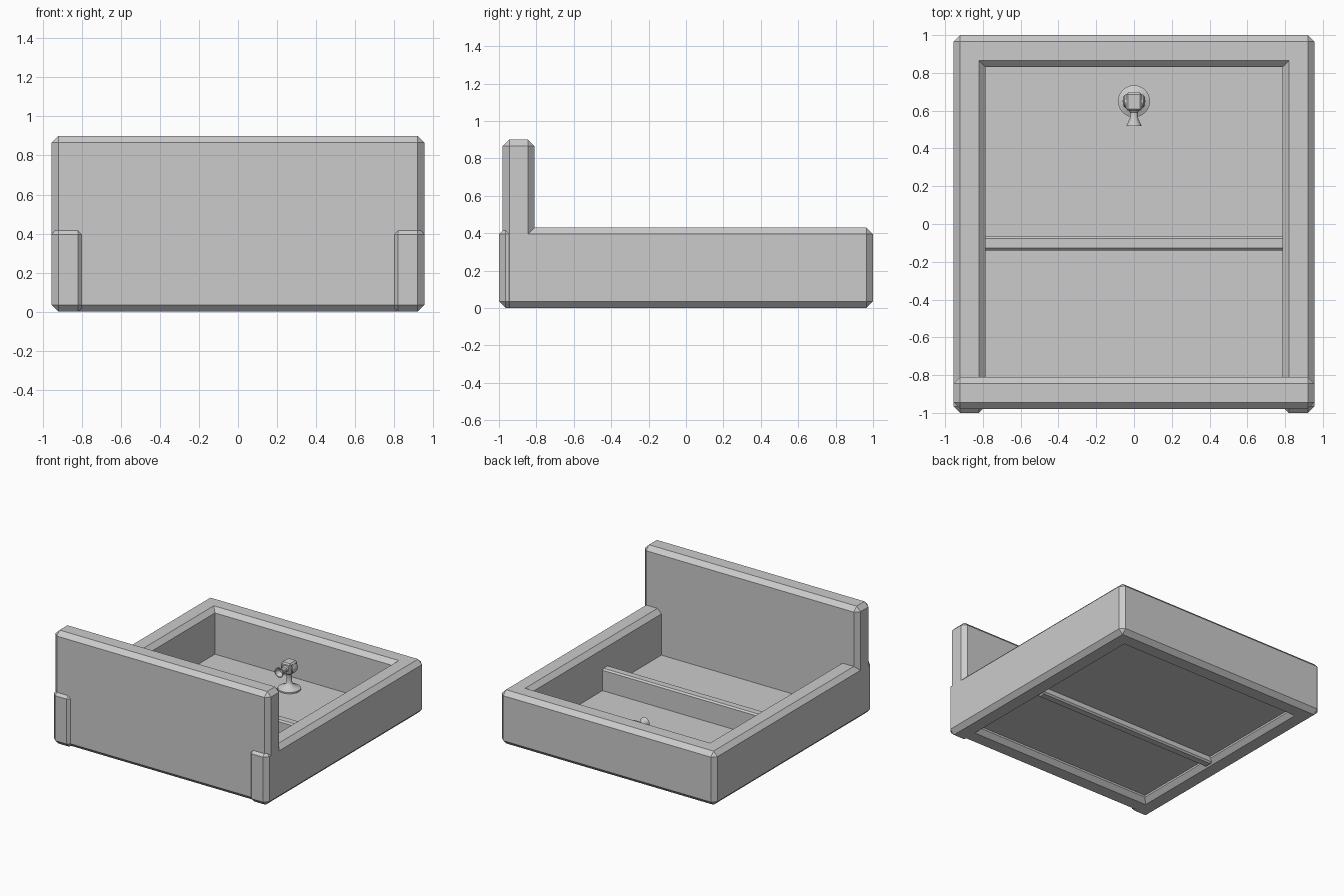
import bpy, bmesh, math
from mathutils import Matrix, Vector

cube = bpy.data.objects.get("Cube")
if cube:
    bpy.data.objects.remove(cube)

grey = bpy.data.materials.new("light_grey")
grey.use_nodes = True
colour = (0.6, 0.6, 0.6, 1)
grey.diffuse_color = colour
grey.node_tree.nodes["Principled BSDF"].inputs["Base Color"].default_value = colour


def add_object(name, bm):
    mesh = bpy.data.meshes.new(name)
    bmesh.ops.recalc_face_normals(bm, faces=bm.faces)
    bm.to_mesh(mesh)
    bm.free()
    mesh.materials.append(grey)
    obj = bpy.data.objects.new(name, mesh)
    bpy.context.collection.objects.link(obj)
    return obj


def block(name, low, high, chamfer=0.0):
    """Box between two corners, with a flat chamfer on every edge."""
    low, high = Vector(low), Vector(high)
    bm = bmesh.new()
    bmesh.ops.create_cube(bm, size=1, matrix=Matrix.Translation((low + high) / 2)
                          @ Matrix.Diagonal((*(high - low), 1)))
    if chamfer:
        bmesh.ops.bevel(bm, geom=bm.edges[:], offset=chamfer, segments=1,
                        affect='EDGES', profile=0.5)
    return add_object(name, bm)


def lathe(name, profile, matrix, sides=24):
    """Spin (radius, height) points about the local z axis."""
    bm = bmesh.new()
    verts = [bm.verts.new((r, 0, z)) for r, z in profile]
    edges = [bm.edges.new(pair) for pair in zip(verts, verts[1:])]
    bmesh.ops.spin(bm, geom=verts + edges, cent=(0, 0, 0), axis=(0, 0, 1),
                   angle=math.tau, steps=sides)
    bmesh.ops.remove_doubles(bm, verts=bm.verts[:], dist=0.0005)
    bm.transform(matrix)
    obj = add_object(name, bm)
    bpy.ops.object.select_all(action='DESELECT')
    obj.select_set(True)
    bpy.context.view_layer.objects.active = obj
    bpy.ops.object.shade_smooth_by_angle(angle=math.radians(35))
    return obj


# Basin walls
W, INNER, RIM, CH = 0.955, 0.785, 0.43, 0.035
block("front_wall", (-W, -0.98, 0), (W, -0.81, 0.9), CH)
block("back_wall", (-W, 0.83, 0), (W, 1, RIM), CH)
block("left_wall", (INNER, -1, 0), (W, 1, RIM), CH)
block("right_wall", (-W, -1, 0), (-INNER, 1, RIM), CH)

# Floor and low divider
block("floor", (-0.83, -0.86, 0.05), (0.83, 0.88, 0.065))
block("divider", (-0.81, -0.14, 0), (0.81, -0.065, 0.24), 0.012)

# Small fountain: round foot with stem, square head, side caps and flared spout
FY, HZ = 0.65, 0.245
lathe("fountain_stem",
      [(0, 0), (0.085, 0), (0.085, 0.012), (0.06, 0.022), (0.03, 0.04),
       (0.02, 0.06), (0.02, 0.12), (0.03, 0.145), (0, 0.145)],
      Matrix.Translation((0, FY, 0.064)))
block("fountain_head", (-0.042, FY - 0.05, 0.2), (0.042, FY + 0.045, 0.29), 0.01)
for side, name in ((1, "left_cap"), (-1, "right_cap")):
    lathe(name, [(0, 0), (0.036, 0), (0.034, 0.01), (0.022, 0.018), (0, 0.02)],
          Matrix.Translation((side * 0.04, FY, HZ))
          @ Matrix.Rotation(side * math.pi / 2, 4, 'Y'))
lathe("spout",
      [(0, 0), (0.03, 0), (0.02, 0.015), (0.022, 0.045), (0.04, 0.085),
       (0.032, 0.085), (0.015, 0.05), (0, 0.05)],
      Matrix.Translation((0, FY - 0.045, HZ)) @ Matrix.Rotation(math.pi / 2, 4, 'X'))
